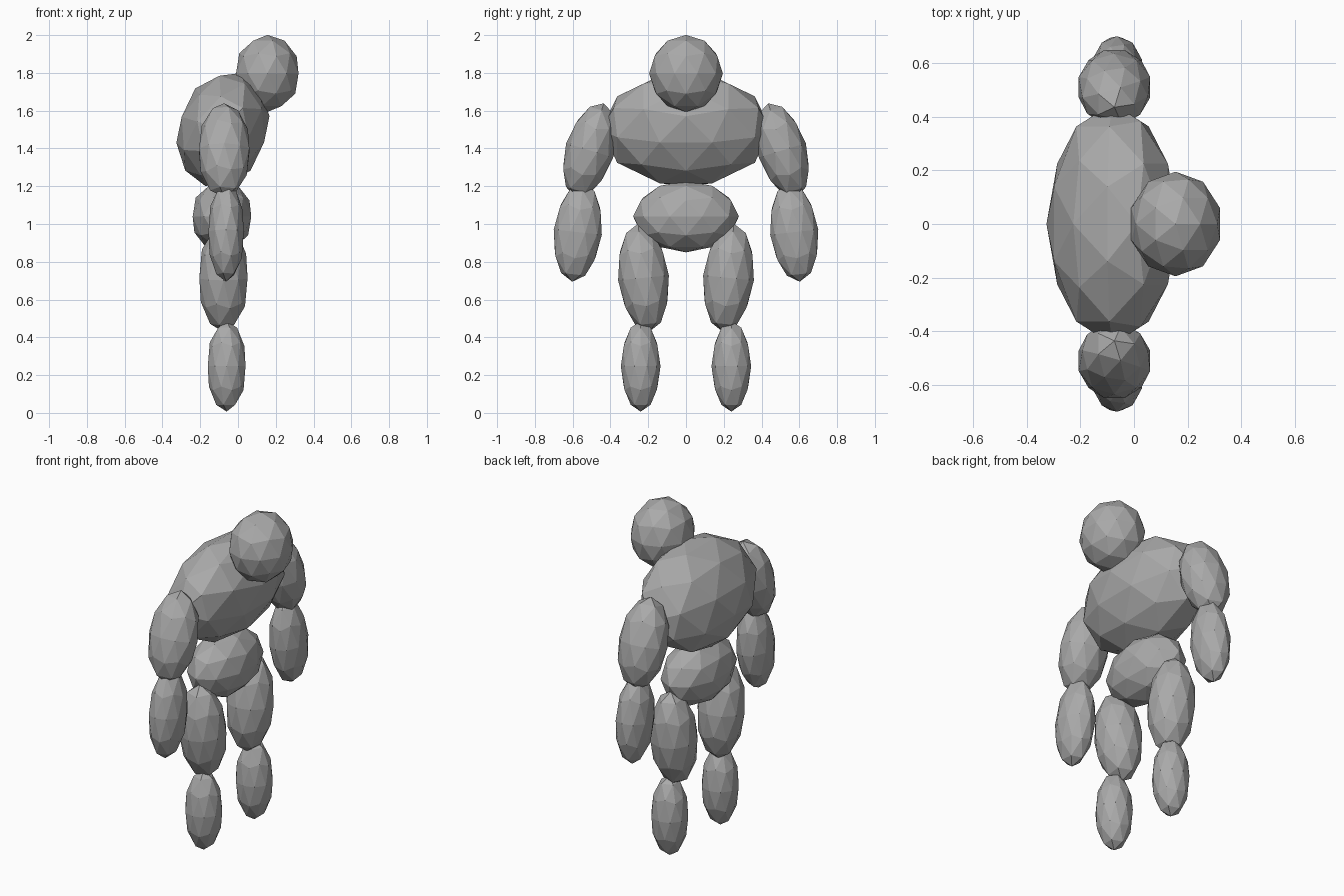
import bpy

if "Cube" in bpy.data.objects:
    bpy.data.objects.remove(bpy.data.objects["Cube"])

# Single plain stone colour
stone = bpy.data.materials.new("stone_grey")
stone.diffuse_color = (0.4, 0.4, 0.4, 1)
stone.use_nodes = True
stone.node_tree.nodes["Principled BSDF"].inputs["Base Color"].default_value = stone.diffuse_color


def boulder(name, centre, radii, rot=(0, 0, 0)):
    """Flat-shaded, stretched and tilted low-poly ball."""
    bpy.ops.mesh.primitive_ico_sphere_add(subdivisions=2, radius=1,
                                          location=centre, rotation=rot)
    ob = bpy.context.object
    ob.name = name
    ob.scale = radii
    ob.data.materials.append(stone)
    return ob


def limb(name, centre, radii, tilt):
    """Matching pair of boulders on both sides; tilt swings the top inward."""
    x, y, z = centre
    for label, s in (("left", 1), ("right", -1)):
        boulder(f"{label}_{name}", (x, s * y, z), radii, (s * tilt, 0, 0))


# Body, facing +x, with the chest leaning forward
boulder("head", (0.155, 0, 1.797), (0.174, 0.195, 0.204))
boulder("torso", (-0.08, 0, 1.5), (0.24, 0.45, 0.313), (0, 0.3, 0))
boulder("pelvis", (-0.085, 0, 1.04), (0.163, 0.28, 0.19))

# Arms
limb("upper_arm", (-0.073, 0.51, 1.39), (0.14, 0.13, 0.26), 0.29)
limb("forearm", (-0.063, 0.573, 0.957), (0.098, 0.128, 0.264), 0.11)

# Legs
limb("thigh", (-0.077, 0.225, 0.715), (0.134, 0.135, 0.288), -0.1)
limb("shin", (-0.06, 0.24, 0.247), (0.105, 0.105, 0.24), 0.0)
